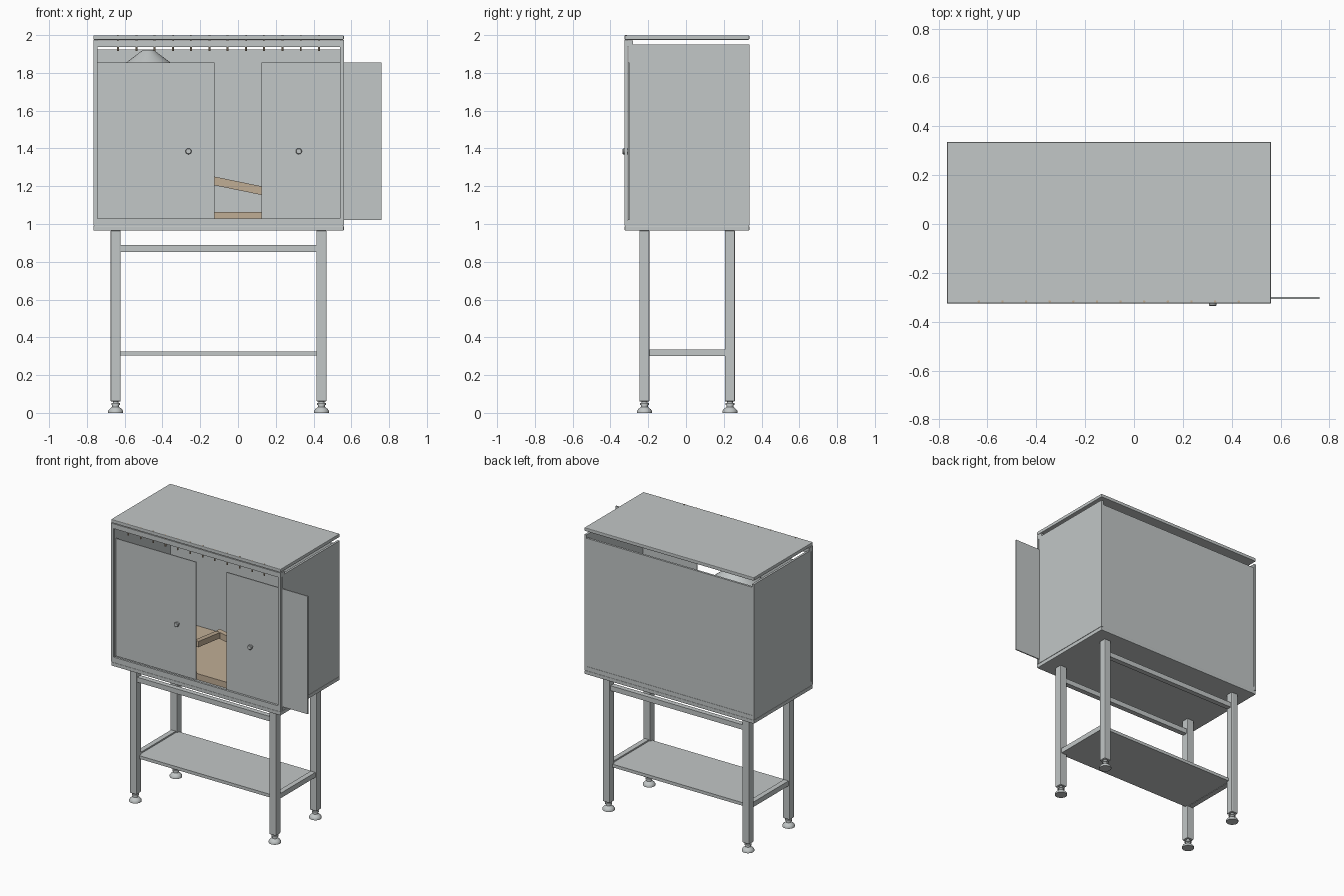
import bpy, bmesh, math
from mathutils import Vector, Matrix

old = bpy.data.objects.get("Cube")
if old:
    bpy.data.objects.remove(old, do_unlink=True)


def material(name, rgb):
    m = bpy.data.materials.new(name)
    m.use_nodes = True
    m.diffuse_color = (*rgb, 1)
    m.node_tree.nodes["Principled BSDF"].inputs["Base Color"].default_value = (*rgb, 1)
    return m


STEEL = material("pale grey metal", (0.54, 0.57, 0.57))
WOOD = material("tan board", (0.53, 0.42, 0.30))


def finish(name, bm, mat, bevel=0, smooth=False):
    bmesh.ops.recalc_face_normals(bm, faces=bm.faces)
    me = bpy.data.meshes.new(name)
    bm.to_mesh(me)
    bm.free()
    ob = bpy.data.objects.new(name, me)
    bpy.context.collection.objects.link(ob)
    me.materials.append(mat)
    if bevel:
        mod = ob.modifiers.new("soft edges", "BEVEL")
        mod.width = bevel
        mod.segments = 2
    if smooth:
        bpy.ops.object.select_all(action="DESELECT")
        ob.select_set(True)
        bpy.context.view_layer.objects.active = ob
        bpy.ops.object.shade_smooth_by_angle(angle=math.radians(35))
    return ob


def box(name, x, y, z, mat=STEEL, bevel=0):
    """Box from (min, max) ranges."""
    bm = bmesh.new()
    size = [b - a for a, b in (x, y, z)]
    mid = [(a + b) / 2 for a, b in (x, y, z)]
    bmesh.ops.create_cube(bm, size=1, matrix=Matrix.Translation(mid) @ Matrix.Diagonal((*size, 1)))
    return finish(name, bm, mat, bevel)


def beam(name, start, end, width, height, mat):
    """Straight bar between two points."""
    p, q = Vector(start), Vector(end)
    turn = (q - p).to_track_quat("X", "Z").to_matrix().to_4x4()
    bm = bmesh.new()
    scale = Matrix.Diagonal(((q - p).length, width, height, 1))
    bmesh.ops.create_cube(bm, size=1, matrix=Matrix.Translation((p + q) / 2) @ turn @ scale)
    return finish(name, bm, mat)


def lathe(name, profile, place, mat=STEEL, steps=24):
    """Spin (radius, height) points around the local z axis."""
    bm = bmesh.new()
    verts = [bm.verts.new((r, 0, h)) for r, h in profile]
    edges = [bm.edges.new(pair) for pair in zip(verts, verts[1:])]
    bmesh.ops.spin(bm, geom=verts + edges, cent=(0, 0, 0), axis=(0, 0, 1),
                   angle=math.tau, steps=steps)
    bmesh.ops.remove_doubles(bm, verts=bm.verts, dist=1e-5)
    bm.transform(place)
    return finish(name, bm, mat, smooth=True)


L, R, F, B = -0.765, 0.56, -0.325, 0.335   # cabinet limits

# Cabinet shell
box("lid", (L, R), (F, B), (1.975, 1.999), bevel=0.004)
box("base_plate", (L, R), (F, B), (0.965, 0.99), bevel=0.004)
box("cabinet_bottom", (L + 0.003, R - 0.003), (F + 0.003, B - 0.003), (0.988, 1.02))
box("back_panel", (L + 0.01, R - 0.01), (B - 0.02, B - 0.005), (1.0, 1.925))
for side, x in (("right", L), ("left", R - 0.015)):
    box(side + "_side_panel", (x, x + 0.015), (F + 0.02, B), (0.993, 1.95))
    box(side + "_back_post", (x, x + 0.015), (B - 0.03, B), (0.993, 1.95))

# Front frame
for side, x in (("right", L), ("left", R - 0.02)):
    box(side + "_front_post", (x, x + 0.02), (F, F + 0.015), (0.993, 1.973))
box("front_sill", (L, R), (F, F + 0.015), (0.993, 1.03))
box("front_header", (L, R), (F, F + 0.045), (1.938, 1.972))

# Sliding doors, the left one pushed out past the cabinet side
box("right_door", (-0.75, -0.125), (-0.293, -0.286), (1.025, 1.855))
box("left_door", (0.125, 0.76), (-0.307, -0.299), (1.022, 1.855))
knob = [(0, 0), (0.009, 0), (0.009, 0.014), (0.016, 0.017), (0.016, 0.028), (0.013, 0.031), (0, 0.031)]
for side, x, y in (("right", -0.262, -0.291), ("left", 0.322, -0.304)):
    lathe(side + "_door_knob", knob, Matrix.Translation((x, y, 1.385)) @ Matrix.Rotation(math.pi / 2, 4, "X"))

# Row of small pins through the header
pin = [(0, 0), (0.005, 0), (0.005, 0.083), (0, 0.083)]
for i in range(12):
    lathe("header_pin", pin, Matrix.Translation((-0.635 + i * 0.0967, F + 0.008, 1.917)), WOOD, 10)

# Interior
box("inner_floor", (L + 0.015, R - 0.015), (-0.28, B - 0.02), (1.02, 1.063), WOOD)
beam("sloping_bar", (-0.16, 0, 1.235), (0.5, 0, 1.10), 0.035, 0.045, WOOD)
beam("cross_bar", (-0.145, 0, 1.23), (-0.145, -0.26, 1.26), 0.035, 0.04, WOOD)
lathe("lamp_shade", [(0.19, -0.125), (0.11, -0.06), (0.03, 0), (0, 0)],
      Matrix.Translation((-0.475, 0.12, 1.92)), steps=32)

# Stand: legs with levelling feet
foot = [(0, 0), (0.04, 0), (0.04, 0.01), (0.033, 0.02), (0.018, 0.032), (0.018, 0.042),
        (0.023, 0.043), (0.023, 0.052), (0.015, 0.053), (0.015, 0.062), (0, 0.062)]
for end, y in (("front", -0.22), ("back", 0.2325)):
    for side, x in (("right", -0.648), ("left", 0.442)):
        name = end + "_" + side
        box(name + "_leg", (x - 0.027, x + 0.027), (y - 0.027, y + 0.027), (0.06, 0.966), bevel=0.006)
        lathe(name + "_foot", foot, Matrix.Translation((x, y, 0)))
    box(end + "_upper_rail", (-0.622, 0.416), (y - 0.018, y + 0.018), (0.853, 0.888))

# Lower shelf on its side rails
for side, x in (("right", -0.648), ("left", 0.442)):
    box(side + "_shelf_rail", (x - 0.018, x + 0.018), (-0.194, 0.206), (0.3, 0.335))
box("lower_shelf", (-0.631, 0.425), (-0.215, 0.228), (0.303, 0.325))
